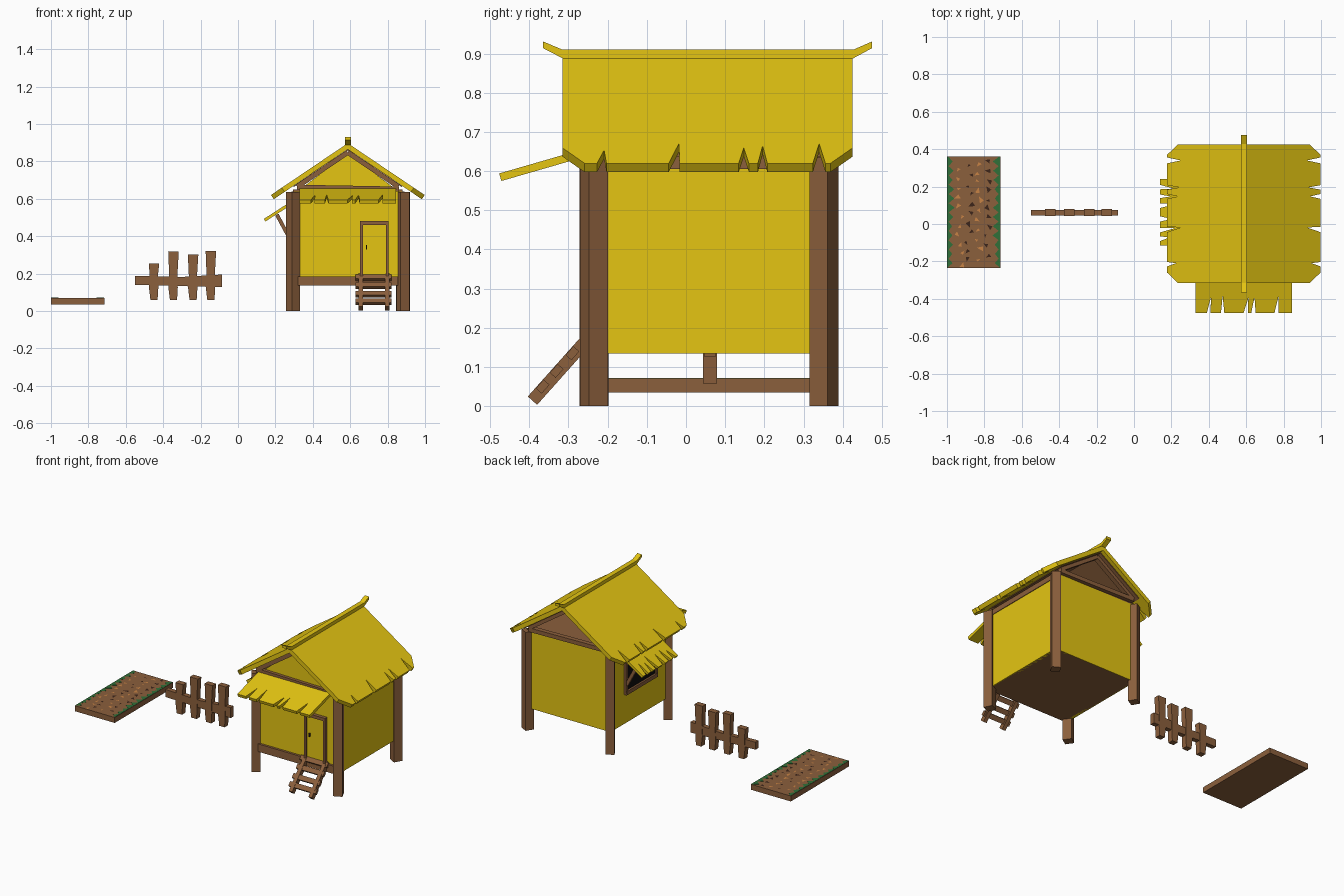
import bpy, bmesh, math, random
from mathutils import Vector, Matrix

random.seed(4)


def mat(name, r, g, b):
    m = bpy.data.materials.new(name)
    m.diffuse_color = (r, g, b, 1)
    return m


STRAW = mat("straw", 0.78, 0.56, 0.006)
WOOD = mat("wood", 0.26, 0.115, 0.045)
TAN = mat("tan", 0.58, 0.23, 0.06)
DARK = mat("dark", 0.045, 0.018, 0.01)
BLACK = mat("black", 0.005, 0.004, 0.004)
GREEN = mat("green", 0.03, 0.16, 0.04)


def finish(name, bm, material):
    bmesh.ops.recalc_face_normals(bm, faces=bm.faces)
    me = bpy.data.meshes.new(name)
    bm.to_mesh(me)
    bm.free()
    me.materials.append(material)
    ob = bpy.data.objects.new(name, me)
    bpy.context.collection.objects.link(ob)
    return ob


def prism(name, pts, offset, material):
    """Extrude a flat polygon by an offset vector."""
    bm = bmesh.new()
    f = bm.faces.new([bm.verts.new(p) for p in pts])
    r = bmesh.ops.extrude_face_region(bm, geom=[f], use_keep_orig=True)
    vs = [g for g in r["geom"] if isinstance(g, bmesh.types.BMVert)]
    bmesh.ops.translate(bm, verts=vs, vec=Vector(offset))
    return finish(name, bm, material)


def box(name, x, y, z, material):
    pts = [(x[0], y[0], z[0]), (x[1], y[0], z[0]), (x[1], y[1], z[0]), (x[0], y[1], z[0])]
    return prism(name, pts, (0, 0, z[1] - z[0]), material)


def beam(name, a, b, w, h, material, side=(0, 1, 0)):
    """Rectangular bar from a to b, w wide along side, h across it."""
    a, b, s = Vector(a), Vector(b), Vector(side)
    n = (b - a).cross(s).normalized()
    pts = [a + s * (w / 2 * i) + n * (h / 2 * j) for i, j in ((-1, -1), (1, -1), (1, 1), (-1, 1))]
    return prism(name, pts, b - a, material)


def thatch(name, origin, along, down, notches, thick, chamfer=0.0):
    """Sloped straw sheet; notches are (fraction along, half width, depth, tip shift)."""
    o, a, d = Vector(origin), Vector(along), Vector(down)
    L, D = a.length, d.length
    a, d = a.normalized(), d.normalized()
    st = [(0, 0), (0, D - chamfer), (chamfer * 0.8, D)]
    if not chamfer:
        st.pop()
    for t, hw, dep, sh in notches:
        t *= L
        st += [(t - hw, D), (t + sh, D - dep), (t + hw, D)]
    st += [(L - chamfer * 0.8, D), (L, D - chamfer)] if chamfer else [(L, D)]
    st.append((L, 0))
    n = a.cross(d)
    if n.z > 0:
        n = -n
    return prism(name, [o + a * s + d * t for s, t in st], n * thick, STRAW)


CX = 0.587   # hut centre line

# Corner posts: rotated square section
for px, py, ang in ((0.294, -0.235, 35), (0.882, -0.235, 25), (0.294, 0.352, 30), (0.882, 0.352, 60)):
    pts = [(px + 0.038 * math.cos(math.radians(ang + 45 + 90 * k)),
            py + 0.038 * math.sin(math.radians(ang + 45 + 90 * k)), 0) for k in range(4)]
    prism("corner_post", pts, (0, 0, 0.635), WOOD)

# Floor, attic floor and walls
box("floor", (0.295, 0.88), (-0.235, 0.352), (0.135, 0.15), WOOD)
box("attic_floor", (0.295, 0.88), (-0.235, 0.352), (0.635, 0.65), WOOD)
box("front_wall", (0.30, 0.875), (-0.24, -0.22), (0.15, 0.64), STRAW)
box("back_wall", (0.30, 0.875), (0.335, 0.355), (0.135, 0.64), STRAW)
box("left_wall", (0.29, 0.31), (-0.23, 0.35), (0.135, 0.61), STRAW)
box("right_wall", (0.866, 0.886), (-0.23, 0.35), (0.135, 0.61), STRAW)
box("front_sill", (0.32, 0.855), (-0.255, -0.225), (0.135, 0.185), WOOD)
for wx in (0.30, 0.876):
    box("wall_top_beam", (wx - 0.014, wx + 0.014), (-0.23, 0.35), (0.605, 0.638), WOOD)

# Gable frames at both ends, straw infill at the front only
for y in (-0.25, 0.362):
    beam("gable_tie", (0.315, y, 0.662), (0.86, y, 0.652), 0.03, 0.026, WOOD)
    for s in (-1, 1):
        beam("gable_rafter", (CX + s * 0.27, y, 0.665), (CX, y, 0.848), 0.03, 0.026, WOOD)
prism("front_gable", [(0.33, -0.245, 0.65), (0.845, -0.245, 0.65), (CX, -0.245, 0.842)], (0, 0.012, 0), STRAW)

# Thatched roof slopes with wooden lining underneath
NOTCH = [(0.135, 0.012, 0.06, 0.006), (0.385, 0.014, 0.09, 0.012), (0.625, 0.013, 0.07, 0),
         (0.69, 0.012, 0.08, 0), (0.885, 0.016, 0.09, 0)]
for s, nm in ((-1, "left"), (1, "right")):
    thatch(nm + "_roof", (CX, -0.315, 0.897), (0, 0.74, 0), (s * 0.411, 0, -0.277), NOTCH, 0.027, 0.07)
    prism(nm + "_roof_lining", [(CX, -0.23, 0.864), (CX, 0.40, 0.864),
          (CX + s * 0.29, 0.40, 0.668), (CX + s * 0.29, -0.23, 0.668)], (0, 0, -0.006), WOOD)

# Ridge pole with upturned tips
prof = [(-0.315, 0.888), (0.427, 0.888), (0.475, 0.914), (0.475, 0.931),
        (0.427, 0.91), (-0.315, 0.91), (-0.365, 0.931), (-0.365, 0.914)]
prism("ridge_pole", [(CX - 0.016, y, z) for y, z in prof], (0.032, 0, 0), STRAW)

# Porch awning over the door
thatch("front_awning", (0.33, -0.235, 0.664), (0.514, 0, 0), (0, -0.242, -0.07),
       [(0.135, 0.01, 0.09, 0.012), (0.28, 0.009, 0.1, 0), (0.52, 0.012, 0.085, 0.014),
        (0.6, 0.012, 0.09, 0.006), (0.84, 0.011, 0.1, 0.012)], 0.02)

# Side window with frame, awning and props
box("window_opening", (0.284, 0.292), (-0.09, 0.20), (0.34, 0.55), BLACK)
for z in (0.335, 0.555):
    box("window_rail", (0.272, 0.295), (-0.105, 0.215), (z - 0.012, z + 0.012), WOOD)
for y in (-0.098, 0.208):
    box("window_jamb", (0.274, 0.295), (y - 0.01, y + 0.01), (0.335, 0.555), WOOD)
    beam("awning_prop", (0.275, y, 0.39), (0.208, y, 0.515), 0.016, 0.02, WOOD)
thatch("window_awning", (0.29, -0.115, 0.59), (0, 0.355, 0), (-0.152, 0, -0.098),
       [(0.1, 0.012, 0.07, 0.01), (0.23, 0.012, 0.1, 0.012), (0.4, 0.014, 0.08, 0),
        (0.6, 0.013, 0.11, 0.01), (0.74, 0.01, 0.07, 0), (0.88, 0.012, 0.09, -0.008)], 0.016)

# Door
box("door", (0.668, 0.79), (-0.25, -0.236), (0.185, 0.46), STRAW)
for x in (0.66, 0.797):
    box("door_jamb", (x - 0.007, x + 0.007), (-0.26, -0.236), (0.185, 0.478), WOOD)
box("door_lintel", (0.653, 0.804), (-0.262, -0.236), (0.46, 0.48), WOOD)
box("door_handle", (0.684, 0.691), (-0.26, -0.248), (0.33, 0.352), DARK)

# Ladder to the door
for x in (0.657, 0.797):
    beam("ladder_rail", (x, -0.392, 0.014), (x, -0.235, 0.19), 0.024, 0.032, WOOD, (1, 0, 0))
for z in (0.05, 0.09, 0.135, 0.178):
    y = -0.392 + (z - 0.014) * 0.892
    beam("ladder_rung", (0.627, y - 0.006, z), (0.82, y - 0.006, z), 0.03, 0.02, WOOD,
         Vector((0, 0.666, 0.746)))

# Fence: uneven rail with tapered pickets
prism("fence_rail", [(-0.55, 0.046, 0.14), (-0.085, 0.046, 0.127), (-0.085, 0.046, 0.195),
      (-0.3, 0.046, 0.182), (-0.55, 0.046, 0.188)], (0, 0.03, 0), WOOD)
for x, top in ((-0.45, 0.253), (-0.346, 0.318), (-0.241, 0.303), (-0.146, 0.32)):
    w = [(-0.018, 0.058), (0.02, 0.058), (0.024, 0.125), (0.022, 0.19), (0.029, top),
         (-0.027, top), (-0.022, 0.19), (-0.026, 0.125)]
    prism("fence_picket", [(x + a, 0.043, z) for a, z in w], (0, 0.036, 0), WOOD)

# Garden plot
box("garden_plot", (-1.0, -0.715), (-0.235, 0.36), (0.035, 0.07), WOOD)

# Jagged grass strips along both long edges
for e, s in ((-0.999, 1), (-0.716, -1)):
    pts = [(e, -0.234, 0.0705)]
    for i in range(12):
        y = -0.234 + 0.593 * (i + 0.5) / 12
        pts += [(e + s * random.uniform(0.025, 0.042), y, 0.0705),
                (e + s * 0.008, y + 0.024, 0.0705)]
    pts.append((e, 0.359, 0.0705))
    prism("grass_edge", pts, (0, 0, 0.001), GREEN)

# Scattered soil chips, one mesh per colour
for name, m, shift in (("light_soil_chips", TAN, 0), ("dark_soil_chips", DARK, 1)):
    bm = bmesh.new()
    for i in range(22):
        k = 2 * i + shift
        x = -0.93 + 0.048 * (k % 4) + random.uniform(-0.015, 0.015)
        y = -0.21 + 0.0127 * k + random.uniform(-0.01, 0.01)
        a, r = random.uniform(0, 6.28), random.uniform(0.01, 0.02)
        bm.faces.new([bm.verts.new((x + r * math.cos(a + t), y + r * math.sin(a + t), 0.0715))
                      for t in (0, 1.5, 3.6)])
    finish(name, bm, m)
